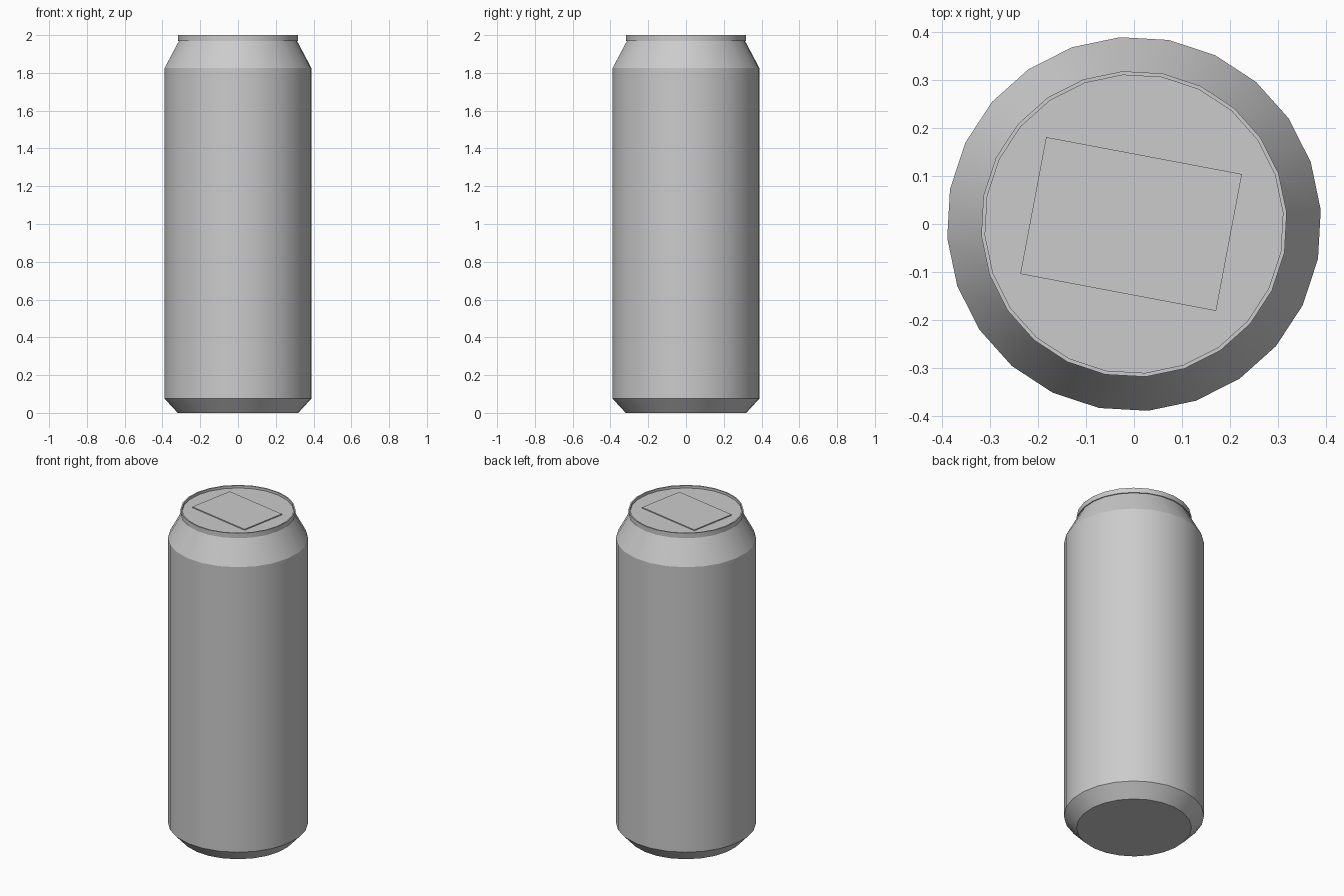
import bpy
import bmesh
from math import cos, sin, radians

cube = bpy.data.objects.get("Cube")
if cube:
    bpy.data.objects.remove(cube, do_unlink=True)

SIDES = 24
TURN = radians(4.3)


def make_material(name, colour):
    mat = bpy.data.materials.new(name)
    mat.use_nodes = True
    mat.diffuse_color = colour
    mat.node_tree.nodes["Principled BSDF"].inputs["Base Color"].default_value = colour
    return mat


metal = make_material("plain grey metal", (0.6, 0.6, 0.6, 1))


def add_object(name, bm):
    mesh = bpy.data.meshes.new(name)
    bm.to_mesh(mesh)
    bm.free()
    mesh.materials.append(metal)
    obj = bpy.data.objects.new(name, mesh)
    bpy.context.collection.objects.link(obj)
    return obj


def lathe(name, profile):
    """Turn an open profile of (radius, height), capping both ends."""
    bm = bmesh.new()
    angles = [TURN + radians(360) * i / SIDES for i in range(SIDES)]
    rings = [[bm.verts.new((r * cos(a), r * sin(a), z)) for a in angles]
             for r, z in profile]
    for low, high in zip(rings, rings[1:]):
        for i in range(SIDES):
            j = (i + 1) % SIDES
            bm.faces.new((low[i], low[j], high[j], high[i]))
    bm.faces.new(rings[0][::-1])
    bm.faces.new(rings[-1])
    return add_object(name, bm)


# Can: base, chamfer, wall, shoulder, raised rim and sunken lid
can = lathe("can_body", [
    (0.32, 0), (0.39, 0.075), (0.39, 1.825), (0.313, 1.97),
    (0.319, 1.97), (0.319, 2), (0.311, 2), (0.311, 1.985),
])
bpy.ops.object.select_all(action="DESELECT")
can.select_set(True)
bpy.context.view_layer.objects.active = can
bpy.ops.object.shade_smooth_by_angle(angle=radians(24))

# Flat rectangular panel lying on the lid
bm = bmesh.new()
bmesh.ops.create_cube(bm, size=1)
bmesh.ops.scale(bm, vec=(0.415, 0.29, 0.006), verts=bm.verts)
panel = add_object("lid_panel", bm)
panel.location = (-0.006, 0, 1.988)
panel.rotation_euler.z = radians(-10.7)
